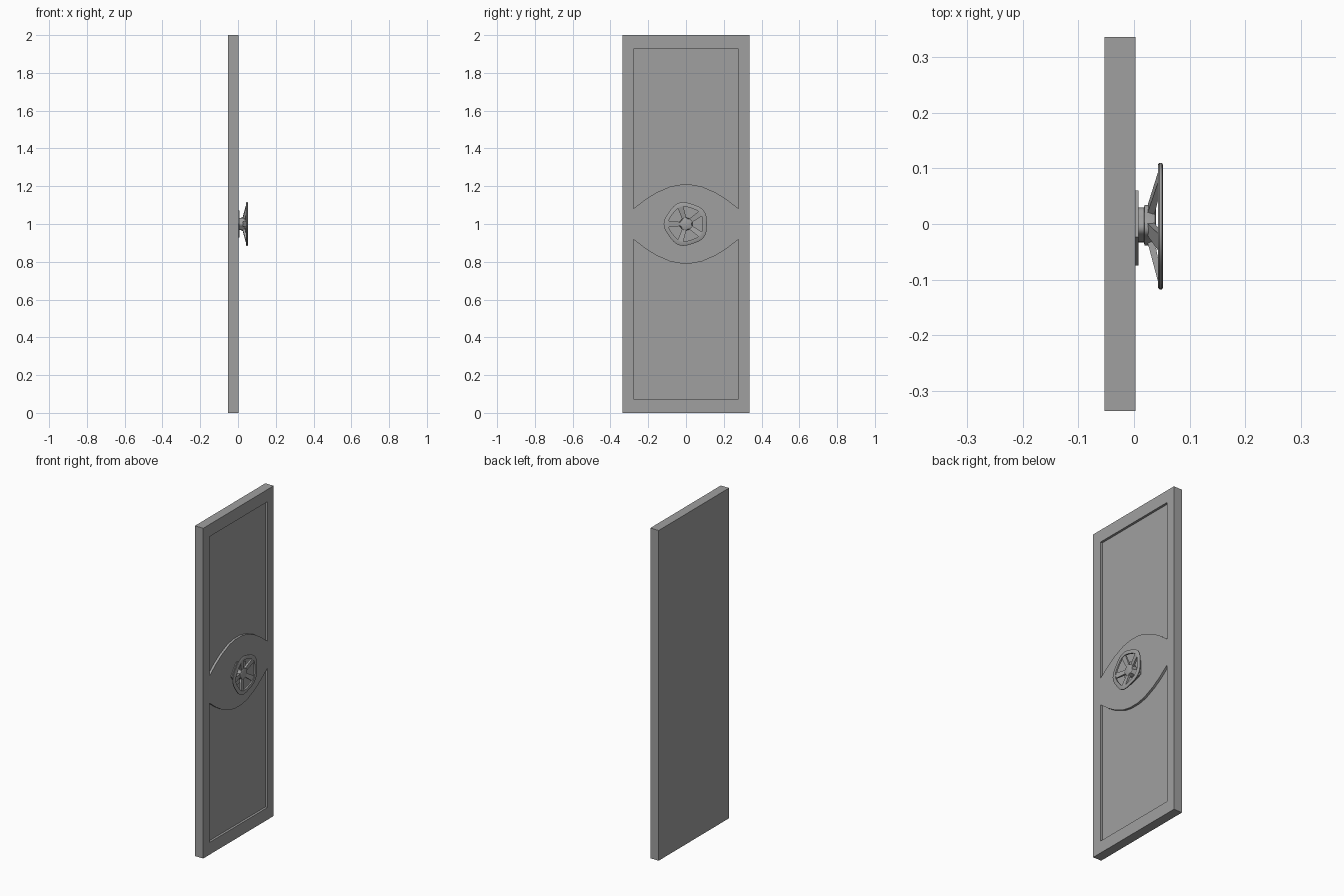
import bpy, bmesh, math

if "Cube" in bpy.data.objects:
    bpy.data.objects.remove(bpy.data.objects["Cube"], do_unlink=True)

steel = bpy.data.materials.new("grey steel")
steel.use_nodes = True
GREY = (0.35, 0.35, 0.35, 1)
steel.diffuse_color = GREY
steel.node_tree.nodes["Principled BSDF"].inputs["Base Color"].default_value = GREY


def finish(name, bm, smooth=False):
    bmesh.ops.recalc_face_normals(bm, faces=bm.faces)
    mesh = bpy.data.meshes.new(name)
    bm.to_mesh(mesh)
    bm.free()
    mesh.materials.append(steel)
    obj = bpy.data.objects.new(name, mesh)
    bpy.context.collection.objects.link(obj)
    bpy.ops.object.select_all(action='DESELECT')
    obj.select_set(True)
    bpy.context.view_layer.objects.active = obj
    if smooth:
        bpy.ops.object.shade_smooth_by_angle(angle=math.radians(35))
    return obj


def prism(name, outline, x0, x1):
    """Extrude a (y, z) outline along x."""
    bm = bmesh.new()
    face = bm.faces.new([bm.verts.new((x0, y, z)) for y, z in outline])
    out = bmesh.ops.extrude_face_region(bm, geom=[face])
    for v in out["geom"]:
        if isinstance(v, bmesh.types.BMVert):
            v.co.x = x1
    return finish(name, bm)


def loft(name, sections, count, closed=False, smooth=True):
    """Join five-lobed rings given as (x, radius, lobe height) about the wheel axis."""
    bm = bmesh.new()
    rings = []
    for x, radius, lobe in sections:
        ring = []
        for i in range(count):
            a = math.tau * i / count
            r = radius + lobe * math.cos(5 * a)
            ring.append(bm.verts.new((x, -r * math.cos(a), 1 + r * math.sin(a))))
        rings.append(ring)
    pairs = list(zip(rings, rings[1:]))
    if closed:
        pairs.append((rings[-1], rings[0]))
    else:
        bm.faces.new(rings[0])
        bm.faces.new(rings[-1])
    for a, b in pairs:
        for i in range(count):
            j = (i + 1) % count
            bm.faces.new((a[i], a[j], b[j], b[i]))
    return finish(name, bm, smooth)


# Door slab
W, FRONT, BACK = 0.337, 0.003, -0.053
door = prism("door_slab", [(-W, 0), (W, 0), (W, 2), (-W, 2)], BACK, FRONT)

# Two recessed panels, each bounded by an arch around the wheel
EDGE = 0.277
half = [(0.215, 0.13), (0.16, 0.165), (0.085, 0.198), (0.03, 0.208)]
arch = [(-EDGE, 0.082)] + [(-y, h) for y, h in half] + half[::-1] + [(EDGE, 0.082)]
outline = arch + [(EDGE, 0.926), (-EDGE, 0.926)]
for name, sign in (("upper_recess", 1), ("lower_recess", -1)):
    cutter = prism(name, [(y, 1 + sign * h) for y, h in outline], FRONT - 0.014, 0.1)
    cutter.hide_render = True
    mod = door.modifiers.new(name, 'BOOLEAN')
    mod.operation = 'DIFFERENCE'
    mod.solver = 'EXACT'
    mod.object = cutter
    bpy.context.view_layer.objects.active = door
    bpy.ops.object.modifier_apply(modifier=name)
    bpy.data.objects.remove(cutter, do_unlink=True)

# Pentagonal mounting plate and hub
loft("mounting_plate", [(0.001, 0.075, 0), (0.008, 0.075, 0)], 5, smooth=False)
loft("wheel_hub", [(0.006, 0.031, 0.002), (0.018, 0.031, 0.002), (0.019, 0.036, 0.003),
                   (0.026, 0.036, 0.003), (0.038, 0.032, 0.001), (0.04, 0.029, 0)], 40)

# Rounded five-sided rim
loft("wheel_rim", [(0.043, 0.091, 0.003), (0.043, 0.111, 0.004), (0.046, 0.114, 0.004),
                   (0.050, 0.114, 0.004), (0.052, 0.111, 0.004), (0.052, 0.091, 0.003)],
     60, closed=True)

# Spokes sloping from the hub out to the rim corners
for k in range(5):
    a = math.tau * k / 5
    bm = bmesh.new()
    ends = []
    for r, w, x0, x1 in ((0.024, 0.011, 0.022, 0.036), (0.103, 0.016, 0.043, 0.051)):
        ring = []
        for x, s in ((x0, -w), (x0, w), (x1, w), (x1, -w)):
            y = -r * math.cos(a) + s * math.sin(a)
            z = r * math.sin(a) + s * math.cos(a)
            ring.append(bm.verts.new((x, y, 1 + z)))
        ends.append(ring)
        bm.faces.new(ring)
    for i in range(4):
        j = (i + 1) % 4
        bm.faces.new((ends[0][i], ends[0][j], ends[1][j], ends[1][i]))
    finish(f"wheel_spoke_{k + 1}", bm)
